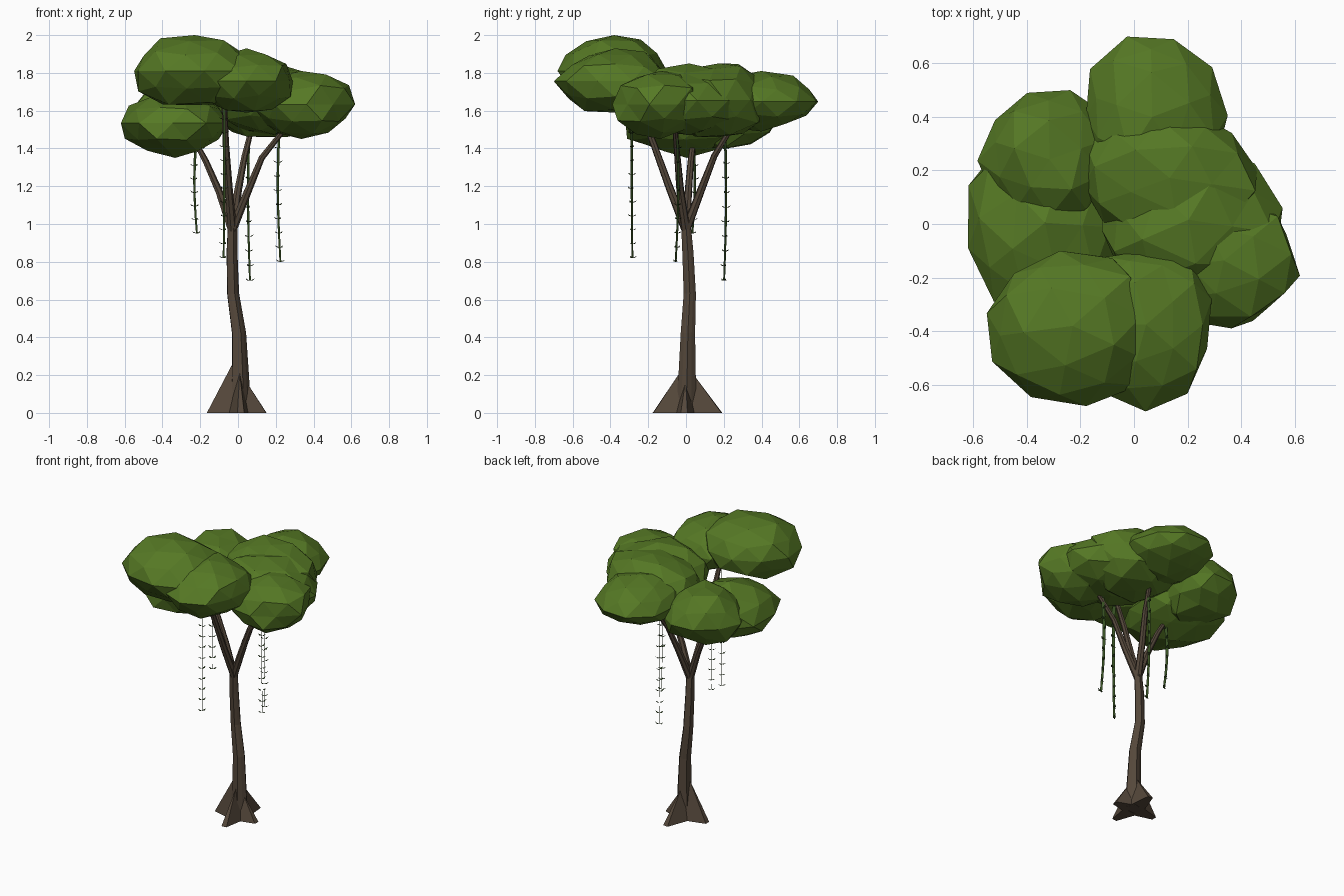
import bpy, bmesh, math, random
from mathutils import Vector

random.seed(7)
if "Cube" in bpy.data.objects:
    bpy.data.objects.remove(bpy.data.objects["Cube"])


def material(name, colour):
    m = bpy.data.materials.new(name)
    m.use_nodes = True
    m.diffuse_color = (*colour, 1)
    bsdf = m.node_tree.nodes["Principled BSDF"]
    bsdf.inputs["Base Color"].default_value = (*colour, 1)
    bsdf.inputs["Roughness"].default_value = 0.9
    return m


BARK = material("bark", (0.09, 0.064, 0.043))
LEAF = material("foliage", (0.092, 0.19, 0.018))
VINE = material("vine", (0.035, 0.075, 0.015))


def finish(name, bm, mat, fix_normals=True):
    if fix_normals:
        bmesh.ops.recalc_face_normals(bm, faces=bm.faces[:])
    me = bpy.data.meshes.new(name)
    bm.to_mesh(me)
    bm.free()
    me.materials.append(mat)
    ob = bpy.data.objects.new(name, me)
    bpy.context.collection.objects.link(ob)


def tube(bm, path, sides, flute=1.0):
    """Loft rings along (x, y, z, radius) points; flute pulls in every other side."""
    rings = []
    for i, (x, y, z, r) in enumerate(path):
        before = Vector(path[max(i - 1, 0)][:3])
        after = Vector(path[min(i + 1, len(path) - 1)][:3])
        tilt = Vector((0, 0, 1)).rotation_difference(after - before)
        ring = []
        for k in range(sides):
            a = math.tau * k / sides
            rad = r * (flute if k % 2 else 1)
            offset = tilt @ Vector((rad * math.cos(a), rad * math.sin(a), 0))
            ring.append(bm.verts.new(Vector((x, y, z)) + offset))
        rings.append(ring)
    for low, high in zip(rings, rings[1:]):
        for k in range(sides):
            n = (k + 1) % sides
            bm.faces.new((low[k], low[n], high[n], high[k]))
    bm.faces.new(rings[0][::-1])
    bm.faces.new(rings[-1])


# Gently bent, fluted trunk
bm = bmesh.new()
tube(bm, [(0.01, 0, 0, 0.06), (0.01, 0.006, 0.2, 0.048), (0.003, 0.01, 0.42, 0.04),
          (-0.028, 0.02, 0.63, 0.034), (-0.034, 0.01, 0.85, 0.031),
          (-0.03, -0.002, 1.02, 0.026)], 10, 0.86)
finish("trunk", bm, BARK)

# Four buttress roots: tip position and height where each meets the trunk
bm = bmesh.new()
for x, y, h in [(-0.165, 0, 0.26), (0.015, -0.175, 0.21), (0.15, -0.01, 0.17), (0.025, 0.19, 0.21)]:
    out = Vector((x, y, 0)).normalized()
    side = Vector((-out.y, out.x, 0))
    tip = Vector((x, y, 0))
    a, b = (bm.verts.new(out * 0.03 + side * s) for s in (0.055, -0.055))
    c, d = (bm.verts.new(tip + side * s) for s in (-0.018, 0.018))
    top = bm.verts.new(out * 0.035 + Vector((0.006, 0, h)))
    bm.faces.new((a, b, c, d))
    for p, q in ((a, b), (b, c), (c, d), (d, a)):
        bm.faces.new((p, q, top))
finish("buttress_roots", bm, BARK)

# Branches fanning out from the fork into the canopy
fork = (-0.031, 0, 0.97, 0.025)
branches = {
    "front_branch": [(-0.05, -0.09, 1.2, 0.021), (-0.065, -0.17, 1.42, 0.018), (-0.075, -0.27, 1.68, 0.015)],
    "left_branch": [(0.05, -0.03, 1.17, 0.021), (0.125, -0.045, 1.35, 0.017), (0.26, -0.06, 1.52, 0.013)],
    "right_branch": [(-0.1, 0.012, 1.17, 0.02), (-0.17, 0.025, 1.33, 0.017), (-0.24, 0.04, 1.46, 0.013)],
    "back_branch": [(0, 0.08, 1.18, 0.021), (0.035, 0.15, 1.36, 0.017), (0.08, 0.26, 1.54, 0.013)],
}
for name, path in branches.items():
    bm = bmesh.new()
    tube(bm, [fork] + path, 7)
    finish(name, bm, BARK)

# Faceted foliage clumps, each fitted to its extent in x, y and z
clumps = {
    "front_right_foliage": ((-0.55, 0.08), (-0.68, -0.1), (1.63, 2.0)),
    "front_left_foliage": ((-0.2, 0.29), (-0.7, -0.1), (1.59, 1.93)),
    "right_foliage": ((-0.62, -0.05), (-0.32, 0.36), (1.35, 1.72)),
    "back_right_foliage": ((-0.585, -0.09), (0.0, 0.5), (1.4, 1.76)),
    "back_foliage": ((-0.18, 0.35), (0.1, 0.7), (1.49, 1.81)),
    "centre_back_foliage": ((-0.19, 0.46), (-0.08, 0.43), (1.46, 1.85)),
    "centre_left_foliage": ((-0.12, 0.555), (-0.3, 0.31), (1.47, 1.85)),
    "left_foliage": ((0.06, 0.62), (-0.39, 0.13), (1.45, 1.81)),
}
for name, extent in clumps.items():
    bm = bmesh.new()
    bmesh.ops.create_icosphere(bm, subdivisions=2, radius=1)
    turn = random.uniform(0, math.tau)
    for v in bm.verts:
        x, y, z = v.co
        v.co = Vector((x * math.cos(turn) - y * math.sin(turn),
                       x * math.sin(turn) + y * math.cos(turn), z))
        v.co *= random.uniform(0.88, 1.06)
    for axis, (low, high) in enumerate(extent):
        values = [v.co[axis] for v in bm.verts]
        start, span = min(values), max(values) - min(values)
        for v in bm.verts:
            v.co[axis] = low + (v.co[axis] - start) / span * (high - low)
    finish(name, bm, LEAF)

# Hanging vines: flat ribbons with small upturned paired leaves
across = Vector((1, -1, 0)).normalized()
facing = Vector((1, 1, 0)).normalized()
vines = {
    "front_vine": (-0.075, -0.285, 1.7, 0.82, 0.004),
    "back_vine": (0.06, 0.205, 1.55, 0.7, -0.012),
    "left_vine": (0.22, -0.05, 1.55, 0.8, -0.016),
    "right_vine": (-0.222, 0.038, 1.45, 0.95, -0.016),
}
for name, (x, y, top, bottom, bow) in vines.items():
    bm = bmesh.new()
    steps = round((top - bottom) / 0.075)
    previous = None
    for i in range(steps + 1):
        t = i / steps
        p = Vector((x, y, top + (bottom - top) * t))
        p += across * bow * (math.sin(math.pi * t) - t * 0.4)
        width = 0.01 * (1 - 0.3 * t)
        row = [bm.verts.new(p + across * w) for w in (-width, width)]
        if previous:
            bm.faces.new((previous[0], previous[1], row[1], row[0]))
        previous = row
        for s in (-1, 1):
            out = (facing * s + across * random.uniform(-0.8, 0.8)).normalized()
            side = Vector((-out.y, out.x, 0)) * 0.008
            middle = p + out * 0.014 + Vector((0, 0, 0.002))
            end = p + out * 0.027 + Vector((0, 0, 0.012))
            bm.faces.new([bm.verts.new(q) for q in (p, middle + side, end, middle - side)])
    finish(name, bm, VINE, False)
